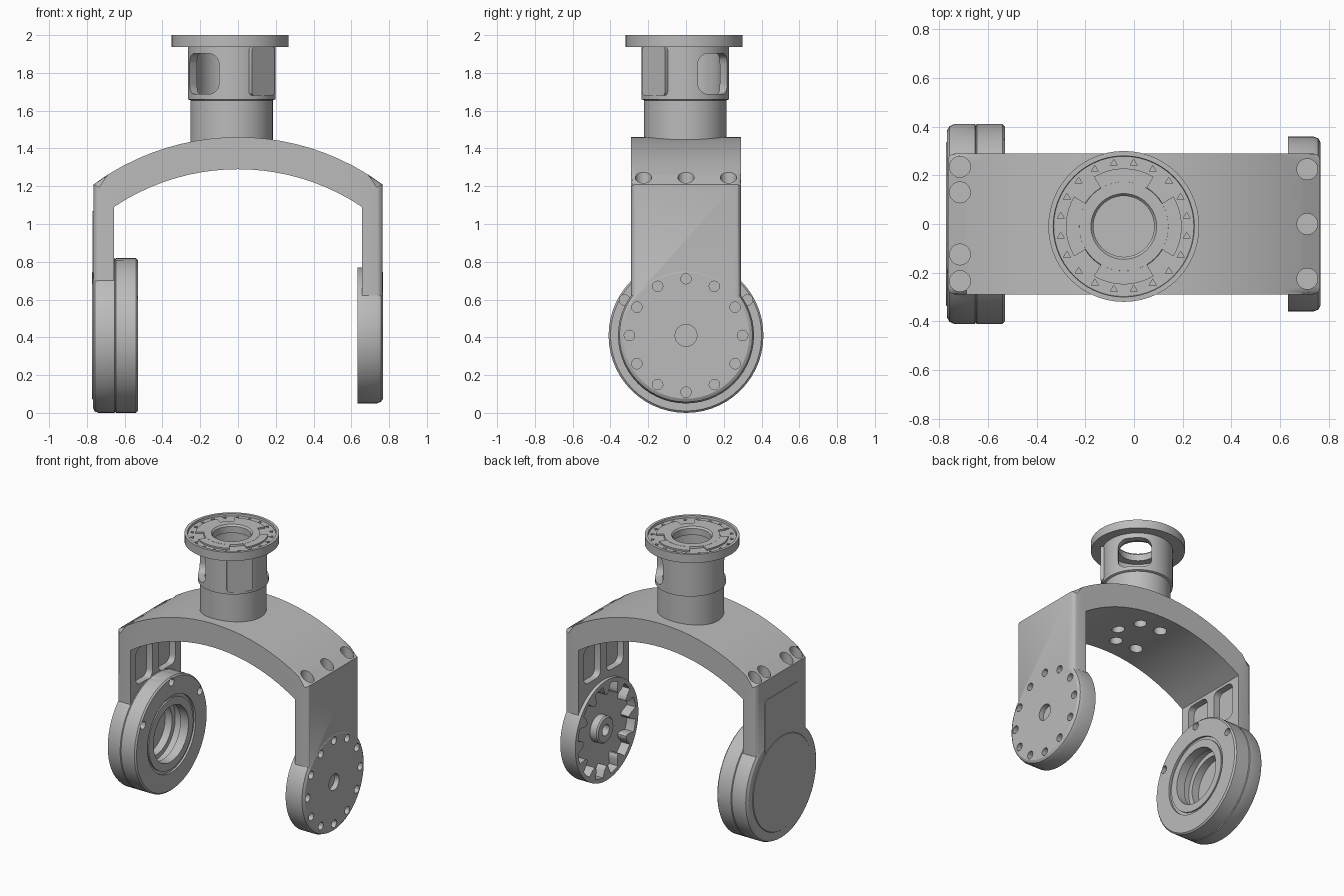
import bpy, bmesh
from math import pi, sin, cos, sqrt, radians
from mathutils import Matrix, Vector

if "Cube" in bpy.data.objects:
    bpy.data.objects.remove(bpy.data.objects["Cube"])

metal = bpy.data.materials.new("plain grey metal")
metal.use_nodes = True
GREY = (0.5, 0.5, 0.5, 1)
metal.diffuse_color = GREY
metal.node_tree.nodes["Principled BSDF"].inputs["Base Color"].default_value = GREY

TO_X = Matrix.Rotation(pi / 2, 4, 'Y')
PIVOT_Z = 0.41


def finish(name, bm, matrix=Matrix()):
    bm.transform(matrix)
    bmesh.ops.recalc_face_normals(bm, faces=bm.faces)
    mesh = bpy.data.meshes.new(name)
    bm.to_mesh(mesh)
    bm.free()
    mesh.materials.append(metal)
    ob = bpy.data.objects.new(name, mesh)
    bpy.context.scene.collection.objects.link(ob)
    return ob


def place(loc, along_x=False):
    return Matrix.Translation(loc) @ (TO_X if along_x else Matrix())


def lathe(name, profile, loc, along_x=False, sweep=2 * pi, start=0, closed=False):
    """Spin (height, radius) points round the axis."""
    bm = bmesh.new()
    vs = [bm.verts.new((r, 0, h)) for h, r in profile]
    pairs = list(zip(vs, vs[1:])) + ([(vs[-1], vs[0])] if closed else [])
    edges = [bm.edges.new(p) for p in pairs]
    steps = max(6, int(56 * sweep / (2 * pi)))
    bmesh.ops.spin(bm, geom=vs + edges, cent=(0, 0, 0), axis=(0, 0, 1),
                   angle=sweep, steps=steps)
    bmesh.ops.remove_doubles(bm, verts=bm.verts, dist=1e-5)
    if sweep < 6:
        bmesh.ops.holes_fill(bm, edges=[e for e in bm.edges if e.is_boundary], sides=0)
    return finish(name, bm, place(loc, along_x) @ Matrix.Rotation(start, 4, 'Z'))


def cyl(name, r, depth, loc, along_x=False, sides=24):
    bm = bmesh.new()
    bmesh.ops.create_cone(bm, cap_ends=True, segments=sides, radius1=r, radius2=r, depth=depth)
    return finish(name, bm, place(loc, along_x))


def box(name, size, loc, turn=0, bevel=0):
    """Box with its edges along local x rounded."""
    bm = bmesh.new()
    bmesh.ops.create_cube(bm, size=1, matrix=Matrix.Diagonal((*size, 1)))
    if bevel:
        edges = [e for e in bm.edges if abs(e.verts[0].co.x - e.verts[1].co.x) > 1e-4]
        bmesh.ops.bevel(bm, geom=edges, offset=bevel, segments=5, profile=0.5, affect='EDGES')
    return finish(name, bm, Matrix.Translation(loc) @ Matrix.Rotation(turn, 4, 'Z'))


def prism(name, outline, depth, matrix, bevel_count=0, bevel=0.03):
    """Extrude an outline along z, rounding the rims of its first points."""
    bm = bmesh.new()
    low = [bm.verts.new((x, y, -depth / 2)) for x, y in outline]
    high = [bm.verts.new((x, y, depth / 2)) for x, y in outline]
    bm.faces.new(low)
    bm.faces.new(high)
    for i in range(len(low)):
        j = (i + 1) % len(low)
        bm.faces.new((low[i], low[j], high[j], high[i]))
    if bevel_count:
        rims = [bm.edges.get(p) for ring in (low, high)
                for p in zip(ring[:bevel_count], ring[1:bevel_count])]
        bmesh.ops.bevel(bm, geom=rims, offset=bevel, segments=3, profile=0.5, affect='EDGES')
    return finish(name, bm, matrix)


def combine(ob, parts, operation):
    for part in parts:
        mod = ob.modifiers.new("join", 'BOOLEAN')
        mod.operation, mod.object, mod.solver = operation, part, 'EXACT'
    bpy.context.view_layer.update()
    deps = bpy.context.evaluated_depsgraph_get()
    mesh = bpy.data.meshes.new_from_object(ob.evaluated_get(deps))
    ob.modifiers.clear()
    ob.data = mesh
    for part in parts:
        bpy.data.objects.remove(part)


def ring(count, radius, start=0):
    for i in range(count):
        a = radians(start) + 2 * pi * i / count
        yield radius * cos(a), radius * sin(a)


# Arched fork: curved bridge with two straight legs
def arc(half, top, sag, count):
    R = (half * half + sag * sag) / (2 * sag)
    xs = [-half + 2 * half * i / count for i in range(count + 1)]
    return [(x, top - R + sqrt(R * R - x * x)) for x in xs]


outer = [(-0.765, 0.62)] + arc(0.765, 1.46, 0.25, 20) + [(0.765, 0.62)]
inner = [(-0.657, 0.62)] + arc(0.657, 1.29, 0.2, 20) + [(0.657, 0.62)]
fork = prism("fork_frame", outer + inner[::-1], 0.58, Matrix.Rotation(pi / 2, 4, 'X'), len(outer))

# Round joint housings at the leg ends
hub_profile = [(-0.768, 0), (-0.768, 0.385), (-0.758, 0.402), (-0.74, 0.41), (-0.654, 0.41),
               (-0.65, 0.405), (-0.646, 0.41), (-0.54, 0.41), (-0.53, 0.4), (-0.53, 0.275),
               (-0.545, 0.275), (-0.545, 0.255), (-0.535, 0.255), (-0.535, 0.2), (-0.6, 0.2),
               (-0.6, 0.22), (-0.655, 0.22), (-0.655, 0.185), (-0.71, 0.185), (-0.71, 0)]
cap_profile = [(0.632, 0), (0.632, 0.36), (0.735, 0.36), (0.757, 0.352), (0.767, 0.335), (0.767, 0)]
combine(fork, [lathe("right_housing", hub_profile, (0, 0, PIVOT_Z), True),
               lathe("left_housing", cap_profile, (0, 0, PIVOT_Z), True)], 'UNION')

# Scalloped recess inside the left housing
steps = 144
lobes = []
for i in range(steps):
    a = 2 * pi * i / steps
    r = 0.33 - 0.075 * max(0, cos(12 * a)) ** 0.6
    lobes.append((r * cos(a), r * sin(a)))
cuts = [prism("recess_cutter", lobes, 0.1, place((0.65, 0, PIVOT_Z), True))]

# Screw holes, leg pockets and bridge holes
cuts += [cyl("cutter", 0.028, 0.1, (0.77, y, PIVOT_Z + z), True, 12) for y, z in ring(12, 0.3)]
cuts.append(cyl("cutter", 0.058, 0.1, (0.78, 0, PIVOT_Z), True))
cuts += [cyl("cutter", 0.028, 0.1, (-0.53, y, PIVOT_Z + z), True, 12)
         for y, z in ring(6, 0.375, 30)]
for side in (-1, 1):
    cuts += [box("cutter", (0.1, 0.19, 0.26), (side * 0.655, y, 0.94), 0, 0.045)
             for y in (-0.13, 0.13)]
for x, ys in ((0.712, (-0.225, 0, 0.225)), (-0.715, (-0.235, -0.125, 0.13, 0.235))):
    cuts += [cyl("cutter", 0.043, 0.3, (x, y, 1.32), sides=20) for y in ys]
cuts += [cyl("cutter", 0.043, 0.2, (x - 0.035, y, 1.27))
         for x, y in list(ring(6, 0.16, -125))[:5]]
combine(fork, cuts, 'DIFFERENCE')

# Central boss in the left recess
boss = lathe("recess_boss", [(0.705, 0.04), (0.705, 0.095), (0.65, 0.095), (0.64, 0.085),
                             (0.64, 0.04)], (0, 0, PIVOT_Z), True, closed=True)

# Thin cover on the outside of the right leg
lathe("right_cover", [(-0.772, 0), (-0.772, 0.335), (-0.767, 0.34), (-0.767, 0)],
      (0, 0, PIVOT_Z), True)
box("right_leg_cover", (0.005, 0.4, 0.5), (-0.7665, 0, 0.82), 0, 0.03)

# Neck with two diagonal windows and a side lug
NX, NY = -0.034, -0.004
neck = lathe("neck", [(1.4, 0), (1.4, 0.218), (1.655, 0.218), (1.66, 0.232), (1.945, 0.232),
                      (1.945, 0.185), (1.68, 0.185), (1.68, 0)], (NX, NY, 0))
combine(neck, [box("window_cutter", (0.8, 0.22, 0.215), (NX, NY, 1.795), pi / 4, 0.055)],
        'DIFFERENCE')
d = 0.212 / sqrt(2)
box("neck_lug", (0.05, 0.17, 0.26), (NX + d, NY - d, 1.81), -pi / 4, 0.02)

# Top flange with a recessed face, raised pads and small holes
FX, FY = -0.042, -0.01
flange = lathe("flange", [(1.938, 0.125), (1.938, 0.31), (2.0, 0.31), (2.0, 0.29), (1.985, 0.288),
                          (1.985, 0.185), (1.997, 0.183), (1.997, 0.135), (1.985, 0.125)],
               (FX, FY, 0), closed=True)
combine(flange, [cyl("cutter", 0.017, 0.05, (FX + x, FY + y, 1.985), sides=3)
                 for x, y in ring(20, 0.262, 9)], 'DIFFERENCE')
for k in range(4):
    lathe("flange_pad", [(1.98, 0.18), (1.98, 0.238), (1.996, 0.238), (1.996, 0.18)],
          (FX, FY, 0), sweep=radians(62), start=radians(90 * k - 31), closed=True)

# Smooth curved surfaces, keep machined edges crisp
bpy.ops.object.select_all(action='DESELECT')
for ob in bpy.context.scene.objects:
    if ob.type == 'MESH':
        ob.select_set(True)
        bpy.context.view_layer.objects.active = ob
bpy.ops.object.shade_smooth_by_angle(angle=radians(30))
